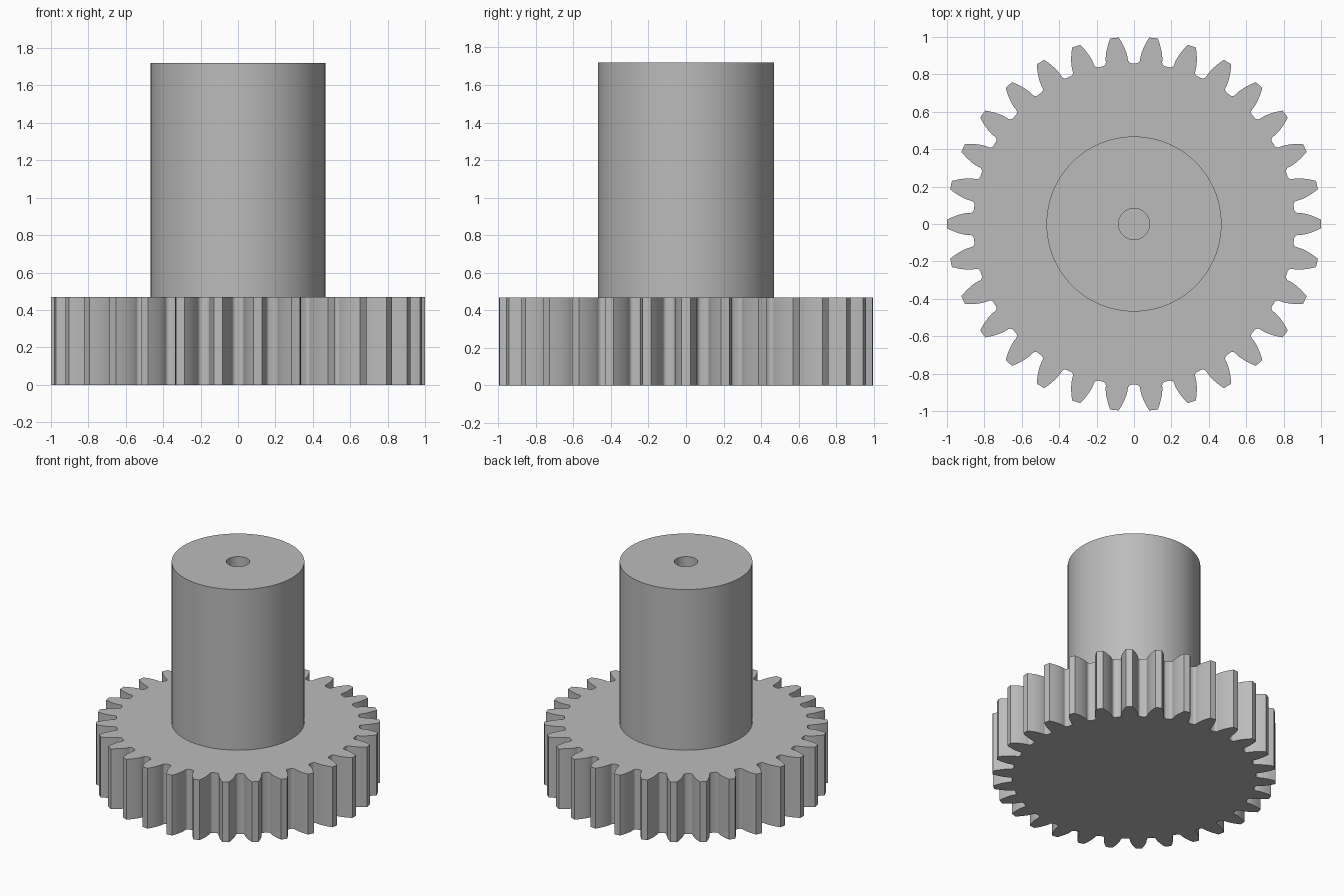
import bpy, bmesh
from math import pi, sin, cos, tan, acos, sqrt, radians

default = bpy.data.objects.get("Cube")
if default:
    bpy.data.objects.remove(default, do_unlink=True)

# Standard spur gear proportions
TEETH = 30
MODULE = 2 / (TEETH + 2)
PRESSURE = radians(20)
R_TIP = 1.0
R_PITCH = TEETH * MODULE / 2
R_BASE = R_PITCH * cos(PRESSURE)
R_ROOT = R_PITCH - 1.25 * MODULE
GEAR_TOP = 0.469
HUB_TOP = 1.719
HUB_RADIUS = 0.468
BORE_RADIUS = 0.083

grey = bpy.data.materials.new("plain_grey")
grey.use_nodes = True
colour = (0.5, 0.5, 0.5, 1)
grey.diffuse_color = colour
grey.node_tree.nodes["Principled BSDF"].inputs["Base Color"].default_value = colour


def finish(name, bm):
    bmesh.ops.recalc_face_normals(bm, faces=bm.faces)
    mesh = bpy.data.meshes.new(name)
    bm.to_mesh(mesh)
    bm.free()
    mesh.materials.append(grey)
    obj = bpy.data.objects.new(name, mesh)
    bpy.context.collection.objects.link(obj)
    bpy.ops.object.select_all(action='DESELECT')
    obj.select_set(True)
    bpy.context.view_layer.objects.active = obj
    bpy.ops.object.shade_smooth_by_angle(angle=radians(30))
    return obj


def involute(angle):
    return tan(angle) - angle


def half_tooth():
    """(radius, angle from tooth axis) from the root floor up to the tip."""
    start = pi / (2 * TEETH) + involute(PRESSURE)
    fillet = R_BASE - R_ROOT
    points = []
    # Rounded root
    for i in range(6):
        a = i / 6 * pi / 2
        points.append((R_BASE - fillet * cos(a),
                       start + fillet * (1 - sin(a)) / R_BASE))
    # Involute flank
    steps = 8
    for i in range(steps + 1):
        r = R_BASE + (R_TIP - R_BASE) * (i / steps) ** 1.5
        points.append((r, start - involute(acos(min(1, R_BASE / r)))))
    return points


# Gear wheel: one tooth outline repeated around, then extruded
side = half_tooth()
tooth = [(r, -a) for r, a in side] + [(R_TIP, 0)] + side[::-1]
bm = bmesh.new()
outline = []
for n in range(TEETH):
    for r, a in tooth:
        t = a + n * 2 * pi / TEETH
        outline.append(bm.verts.new((r * cos(t), r * sin(t), 0)))
base = bm.faces.new(outline)
new = bmesh.ops.extrude_face_region(bm, geom=[base], use_keep_orig=True)
top = [v for v in new["geom"] if isinstance(v, bmesh.types.BMVert)]
bmesh.ops.translate(bm, verts=top, vec=(0, 0, GEAR_TOP))
finish("gear_wheel", bm)

# Hub with a central bore that ends on the wheel
bm = bmesh.new()
profile = [(HUB_RADIUS, GEAR_TOP), (HUB_RADIUS, HUB_TOP),
           (BORE_RADIUS, HUB_TOP), (BORE_RADIUS, GEAR_TOP)]
verts = [bm.verts.new((r, 0, z)) for r, z in profile]
edges = [bm.edges.new(pair) for pair in zip(verts, verts[1:])]
bmesh.ops.spin(bm, geom=verts + edges, cent=(0, 0, 0), axis=(0, 0, 1),
               angle=2 * pi, steps=96, use_merge=True)
bmesh.ops.remove_doubles(bm, verts=bm.verts, dist=0.0001)
finish("hub", bm)
